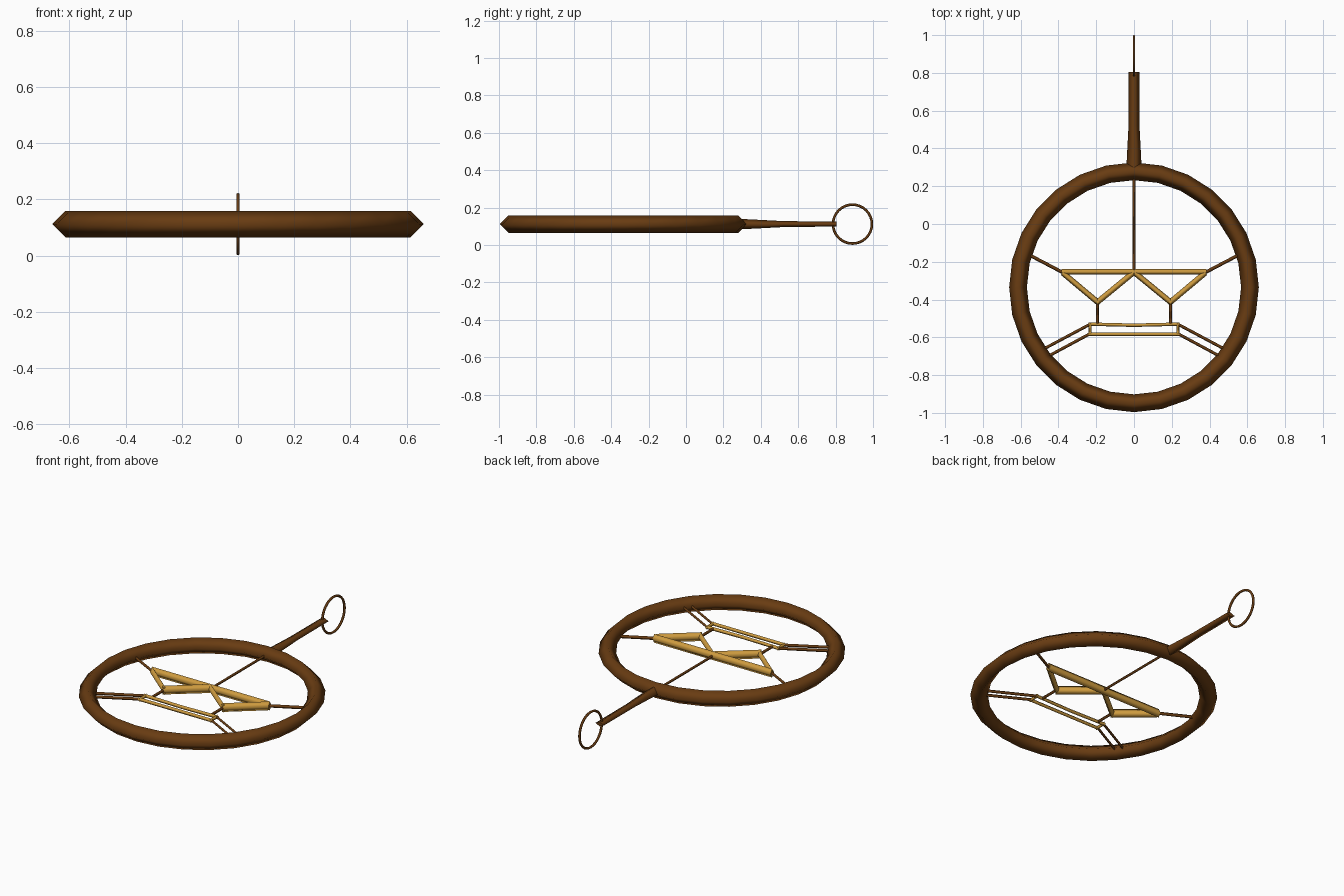
import bpy, bmesh, math
from mathutils import Vector

if "Cube" in bpy.data.objects:
    bpy.data.objects.remove(bpy.data.objects["Cube"])

Z = 0.112   # height of the mid plane


def material(name, color):
    m = bpy.data.materials.new(name)
    m.diffuse_color = color
    m.use_nodes = True
    m.node_tree.nodes["Principled BSDF"].inputs["Base Color"].default_value = m.diffuse_color
    return m


BROWN = material("dark_wood", (0.14, 0.045, 0.006, 1))
GOLD = material("gold", (0.62, 0.33, 0.05, 1))


def sweep(name, points, sizes, mat, closed=False, normal=(0, 0, 1), sides=4):
    """Sweep a diamond-like section along a flat path; sizes = (half width, half height) per point."""
    n, up = len(points), Vector(normal)
    pts = [Vector(p) for p in points]
    if isinstance(sizes, tuple):
        sizes = [sizes] * n
    bm = bmesh.new()
    rings = []
    for i, p in enumerate(pts):
        a = pts[(i - 1) % n] if closed or i > 0 else p
        b = pts[(i + 1) % n] if closed or i < n - 1 else p
        side = (b - a).normalized().cross(up)
        w, h = sizes[i]
        ring = []
        for k in range(sides):
            t = 2 * math.pi * k / sides
            ring.append(bm.verts.new(p + side * w * math.cos(t) + up * h * math.sin(t)))
        rings.append(ring)
    for i in range(n if closed else n - 1):
        r, s = rings[i], rings[(i + 1) % n]
        for k in range(sides):
            j = (k + 1) % sides
            bm.faces.new((r[k], r[j], s[j], s[k])).smooth = True
    if not closed:
        bm.faces.new(rings[0])
        bm.faces.new(rings[-1])
    bmesh.ops.recalc_face_normals(bm, faces=bm.faces)
    me = bpy.data.meshes.new(name)
    bm.to_mesh(me)
    bm.free()
    me.materials.append(mat)
    ob = bpy.data.objects.new(name, me)
    bpy.context.collection.objects.link(ob)
    return ob


def bar(name, path, size, mat):
    return sweep(name, [(x, y, Z) for x, y in path], size, mat)


def circle(radius, count):
    return [(radius * math.cos(2 * math.pi * i / count), radius * math.sin(2 * math.pi * i / count))
            for i in range(count)]


# Large outer hoop
sweep("outer_hoop", [(x, y - 0.335, Z) for x, y in circle(0.614, 28)],
      (0.047, 0.047), BROWN, closed=True)

# Tapered handle and hanging ring
sweep("handle", [(0, 0.27, Z), (0, 0.52, Z), (0, 0.805, Z)],
      [(0.042, 0.029), (0.029, 0.016), (0.028, 0.013)], BROWN)
sweep("hanging_ring", [(0, 0.89 + u, Z + v) for u, v in circle(0.104, 32)],
      (0.007, 0.007), BROWN, closed=True, normal=(1, 0, 0), sides=6)

# Straight rods and bars on the centre line
bar("centre_rod", [(0, 0.27), (0, -0.26)], (0.007, 0.009), BROWN)
bar("upper_bar", [(-0.385, -0.253), (0.385, -0.253)], (0.015, 0.026), GOLD)
bar("frame_top", [(-0.24, -0.53), (0, -0.536), (0.24, -0.53)], (0.009, 0.011), GOLD)
bar("frame_bottom", [(-0.24, -0.584), (0.24, -0.584)], (0.009, 0.011), GOLD)

# Mirrored left and right parts
for label, s in (("left", -1), ("right", 1)):
    for name, path, size, mat in (
        ("outer_diagonal", [(0.378, -0.258), (0.187, -0.418)], (0.015, 0.026), GOLD),
        ("inner_diagonal", [(0.004, -0.258), (0.199, -0.418)], (0.015, 0.026), GOLD),
        ("frame_end", [(0.232, -0.524), (0.232, -0.59)], (0.008, 0.011), GOLD),
        ("drop_rod", [(0.194, -0.415), (0.194, -0.53)], (0.008, 0.010), BROWN),
        ("upper_spoke", [(0.375, -0.258), (0.575, -0.153)], (0.009, 0.010), BROWN),
        ("lower_spoke_a", [(0.235, -0.532), (0.49, -0.668)], (0.008, 0.009), BROWN),
        ("lower_spoke_b", [(0.235, -0.582), (0.465, -0.706)], (0.008, 0.009), BROWN),
    ):
        bar(f"{name}_{label}", [(s * x, y) for x, y in path], size, mat)
